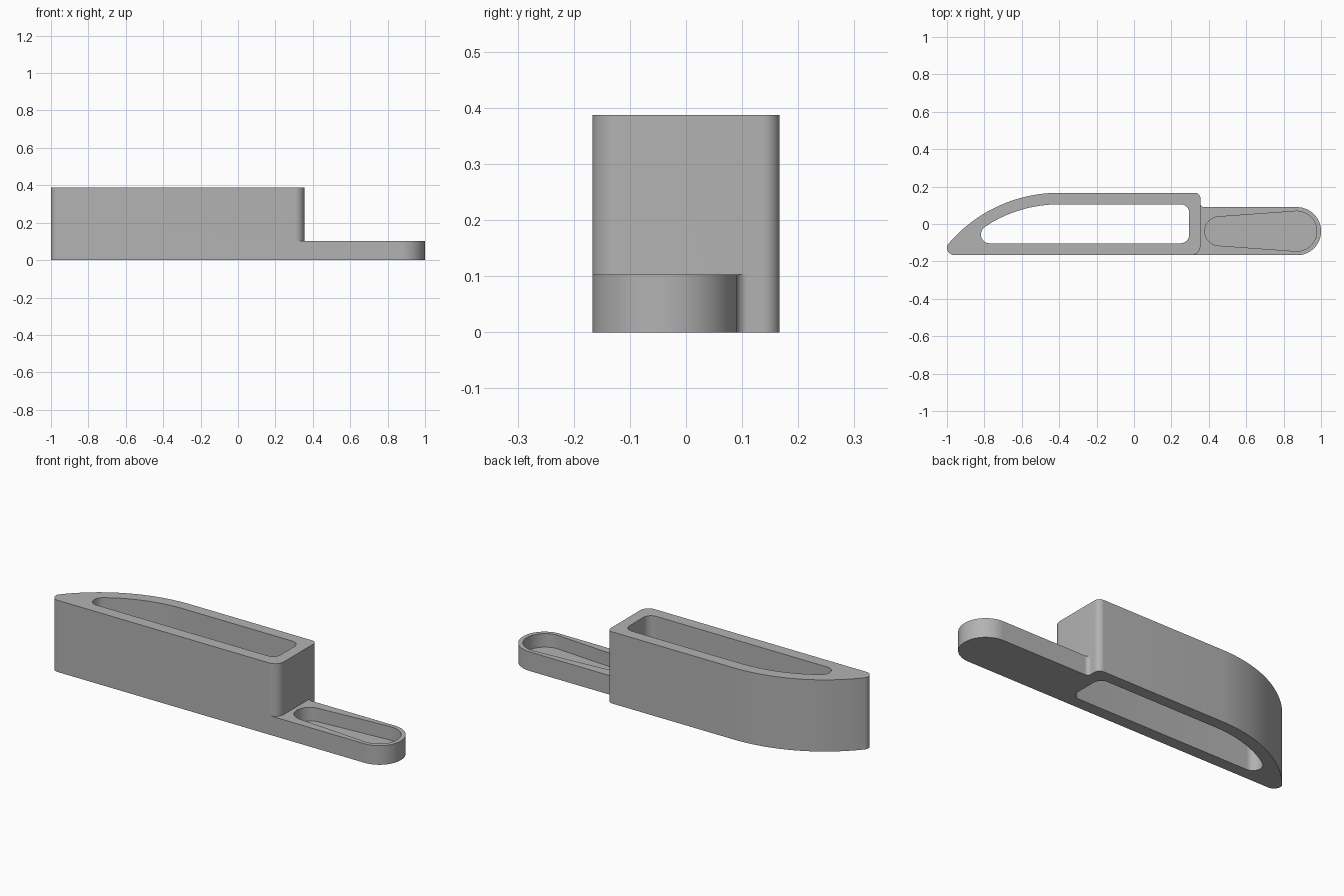
import bpy, bmesh
from math import atan2, cos, sin, sqrt, tan, pi, asin, degrees, radians
from mathutils import Vector

if "Cube" in bpy.data.objects:
    bpy.data.objects.remove(bpy.data.objects["Cube"])

grey = bpy.data.materials.new("plain grey")
grey.use_nodes = True
colour = (0.45, 0.45, 0.45, 1)
grey.diffuse_color = colour
grey.node_tree.nodes["Principled BSDF"].inputs["Base Color"].default_value = colour


def arc(cx, cy, r, start, end, steps=20):
    """Points on an arc, angles in degrees."""
    angles = [radians(start + (end - start) * i / steps) for i in range(steps + 1)]
    return [(cx + r * cos(a), cy + r * sin(a)) for a in angles]


def rounded(corners, steps=10):
    """Fillet each (x, y, radius) corner; corners without a radius stay sharp."""
    out = []
    for i, corner in enumerate(corners):
        p = Vector(corner[:2])
        r = corner[2] if len(corner) > 2 else 0
        if not r:
            out.append(p)
            continue
        u = (Vector(corners[i - 1][:2]) - p).normalized()
        v = (Vector(corners[(i + 1) % len(corners)][:2]) - p).normalized()
        half = u.angle(v) / 2
        centre = p + (u + v).normalized() * r / sin(half)
        a = p + u * r / tan(half) - centre
        b = p + v * r / tan(half) - centre
        start = atan2(a.y, a.x)
        sweep = (atan2(b.y, b.x) - start + pi) % (2 * pi) - pi
        for k in range(steps + 1):
            t = start + sweep * k / steps
            out.append(centre + Vector((cos(t), sin(t))) * r)
    return out


def prism(name, outline, low, high):
    """Extrude a flat outline from low to high."""
    bm = bmesh.new()
    face = bm.faces.new([bm.verts.new((p[0], p[1], low)) for p in outline])
    top = bmesh.ops.extrude_face_region(bm, geom=[face])["geom"]
    verts = [g for g in top if isinstance(g, bmesh.types.BMVert)]
    bmesh.ops.translate(bm, vec=(0, 0, high - low), verts=verts)
    bmesh.ops.recalc_face_normals(bm, faces=bm.faces)
    mesh = bpy.data.meshes.new(name)
    bm.to_mesh(mesh)
    bm.free()
    mesh.materials.append(grey)
    obj = bpy.data.objects.new(name, mesh)
    bpy.context.collection.objects.link(obj)
    return obj


def combine(target, tool, operation):
    """Apply a boolean and discard the tool."""
    tool.hide_render = True
    mod = target.modifiers.new(operation.lower(), "BOOLEAN")
    mod.operation, mod.solver, mod.object = operation, "EXACT", tool
    bpy.context.view_layer.objects.active = target
    bpy.ops.object.modifier_apply(modifier=mod.name)
    bpy.data.objects.remove(tool)


# Shared curve of the nose, outer and inner walls
SIDE, ARC_X, ARC_R, WALL = 0.167, -0.4, 0.78, 0.062
ARC_Y = SIDE - ARC_R


def nose(r, x_end):
    return arc(ARC_X, ARC_Y, r, 90, 90 + degrees(asin((ARC_X - x_end) / r)), 24)


def nose_y(r, x):
    return ARC_Y + sqrt(r * r - (x - ARC_X) ** 2)


# Tall hollow body
inner_r = ARC_R - WALL
body = prism("body", rounded(
    [(0.355, -SIDE, 0.05), (0.355, SIDE, 0.03)] + nose(ARC_R, -0.97)
    + [(-1, nose_y(ARC_R, -1), 0.03), (-1, -SIDE, 0.041)]), 0, 0.387)

# Low tang with a round end and a small fillet against the body
mid, end_r = -0.0385, 0.1285
tang = prism("tang", rounded(
    [(0.3, -SIDE), (1, -SIDE, 0.128), (1, mid + end_r, 0.128),
     (0.355, mid + end_r, 0.02), (0.355, 0.112), (0.3, 0.112)], 16), 0, 0.103)
combine(body, tang, "UNION")

# Window through the body
window = prism("window_cutter", rounded(
    [(0.295, -0.103, 0.045), (0.295, SIDE - WALL, 0.045)] + nose(inner_r, -0.76)
    + [(-0.818, nose_y(inner_r, -0.818), 0.05), (-0.818, -0.103, 0.045)]), -0.1, 0.5)
combine(body, window, "DIFFERENCE")

# Tapered pocket in the tang
taper = 94.3
pocket = prism("pocket_cutter",
               arc(0.87, mid, 0.107, -taper, taper, 32)
               + arc(0.455, mid, 0.077, taper, 360 - taper, 32), 0.03, 0.2)
combine(body, pocket, "DIFFERENCE")

# Smooth curved walls, crisp rims
bpy.ops.object.select_all(action="DESELECT")
body.select_set(True)
bpy.context.view_layer.objects.active = body
bpy.ops.object.shade_smooth_by_angle(angle=radians(30))
